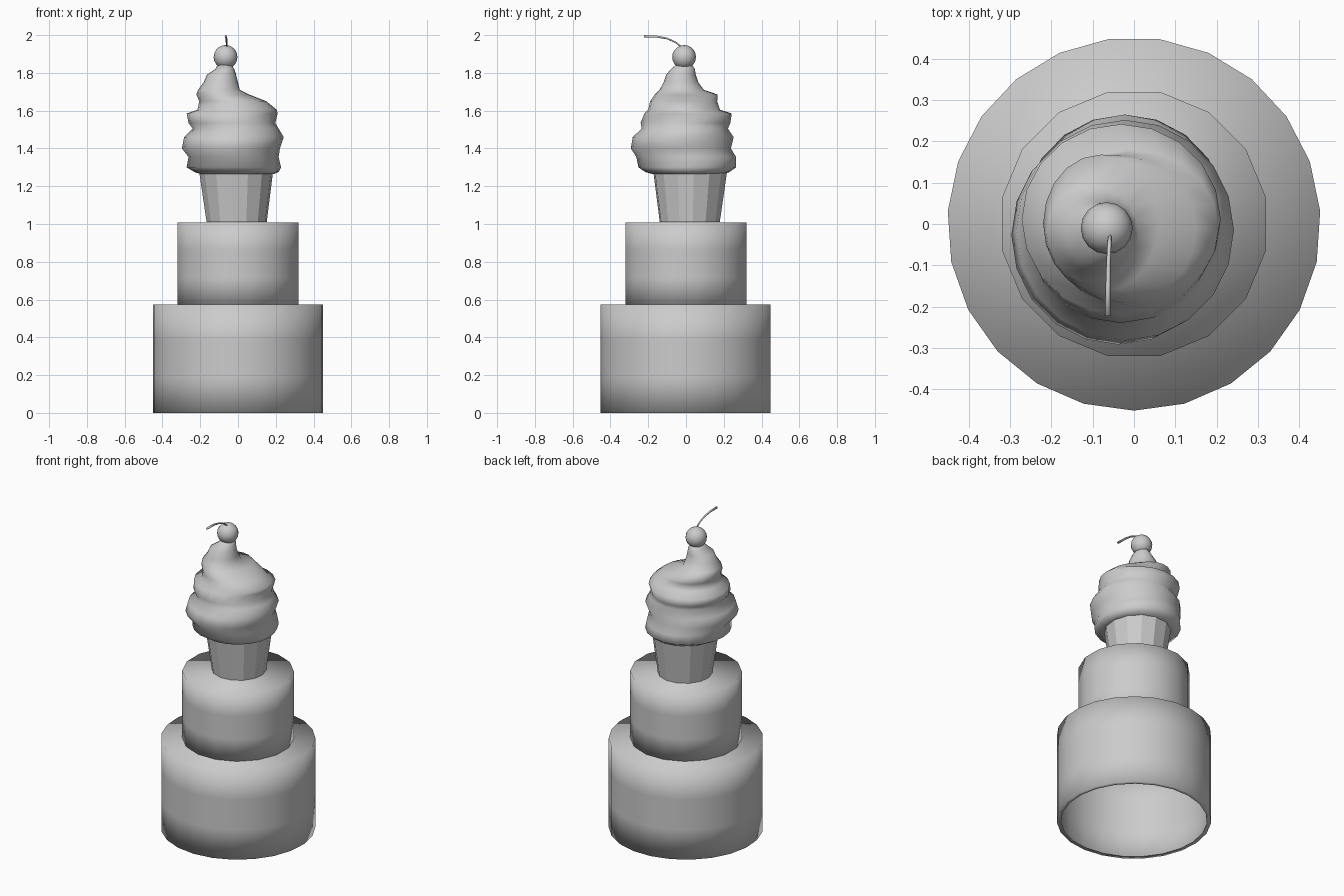
import bpy, bmesh
from math import sin, cos, pi
from mathutils import Vector

if "Cube" in bpy.data.objects:
    bpy.data.objects.remove(bpy.data.objects["Cube"])


def loft(name, rings, smooth=True, cap_start=True, cap_end=True):
    """Skin a list of equal-length point rings into one object."""
    bm = bmesh.new()
    loops = [[bm.verts.new(p) for p in ring] for ring in rings]
    n = len(loops[0])
    for a, b in zip(loops, loops[1:]):
        for i in range(n):
            j = (i + 1) % n
            bm.faces.new((a[i], a[j], b[j], b[i]))
    if cap_start:
        bm.faces.new(loops[0][::-1])
    if cap_end:
        bm.faces.new(loops[-1])
    for f in bm.faces:
        f.smooth = smooth
    bm.normal_update()
    me = bpy.data.meshes.new(name)
    bm.to_mesh(me)
    bm.free()
    ob = bpy.data.objects.new(name, me)
    bpy.context.collection.objects.link(ob)
    return ob


def ellipse(cx, cy, rx, ry, z, n, start=0.0):
    return [(cx + rx * cos(start + 2 * pi * i / n),
             cy + ry * sin(start + 2 * pi * i / n), z) for i in range(n)]


def tier(name, r, z0, z1, n, start):
    """Cake tier: open underside with a narrow turned-in rim, soft shaded."""
    h = z1 - z0
    profile = [(r - 0.025, z0), (r, z0), (r, z0 + h * 0.33),
               (r, z0 + h * 0.67), (r, z1)]
    return loft(name, [ellipse(0, 0, q, q, z, n, start) for q, z in profile],
                cap_start=False)


# Cake tiers
tier("lower_tier", 0.452, 0.0, 0.575, 23, -pi / 2)
tier("upper_tier", 0.326, 0.57, 1.008, 16, pi / 16)

# Faceted wafer cup
loft("wafer_cup", [ellipse(-0.007, 0.02, 0.16, 0.16, 1.01, 14, 0.1),
                   ellipse(-0.01, 0.022, 0.197, 0.197, 1.28, 14, 0.1)],
     smooth=False)

# Soft-serve swirl: height, then left / right / front / back extents
swirl = [
    (1.265, -0.20, 0.19, -0.18, 0.20),
    (1.275, -0.23, 0.215, -0.215, 0.23),
    (1.30, -0.272, 0.228, -0.252, 0.265),
    (1.355, -0.262, 0.215, -0.263, 0.265),
    (1.40, -0.297, 0.222, -0.292, 0.238),
    (1.46, -0.285, 0.242, -0.282, 0.252),
    (1.505, -0.24, 0.215, -0.235, 0.222),
    (1.535, -0.262, 0.197, -0.240, 0.235),
    (1.585, -0.272, 0.21, -0.220, 0.242),
    (1.605, -0.215, 0.205, -0.200, 0.18),
    (1.65, -0.205, 0.15, -0.190, 0.165),
    (1.685, -0.22, 0.06, -0.165, 0.168),
    (1.71, -0.212, 0.01, -0.140, 0.095),
    (1.75, -0.182, 0.0, -0.118, 0.065),
    (1.79, -0.165, -0.01, -0.105, 0.052),
    (1.82, -0.12, -0.02, -0.080, 0.047),
    (1.845, -0.105, -0.035, -0.05, 0.03),
]
loft("soft_serve", [ellipse((l + r) / 2, (f + b) / 2, (r - l) / 2, (b - f) / 2, z, 20)
                    for z, l, r, f, b in swirl])

# Cherry
bpy.ops.mesh.primitive_uv_sphere_add(segments=16, ring_count=10, radius=0.063,
                                     location=(-0.066, -0.01, 1.884))
cherry = bpy.context.object
cherry.name = "cherry"
bpy.ops.object.shade_smooth()

# Curved cherry stem
path = [(-0.058, -0.022, 1.935), (-0.06, -0.055, 1.962), (-0.062, -0.10, 1.982),
        (-0.063, -0.155, 1.992), (-0.064, -0.223, 1.994)]
widths = [0.004, 0.005, 0.005, 0.006, 0.007]
pts = [Vector(p) for p in path]
stem = []
for i, p in enumerate(pts):
    d = (pts[min(i + 1, 4)] - pts[max(i - 1, 0)]).normalized()
    side = Vector((1, 0, 0))
    up = side.cross(d).normalized()
    stem.append([p + widths[i] * (cos(k * pi / 3) * side + sin(k * pi / 3) * up)
                 for k in range(6)])
loft("cherry_stem", stem)
